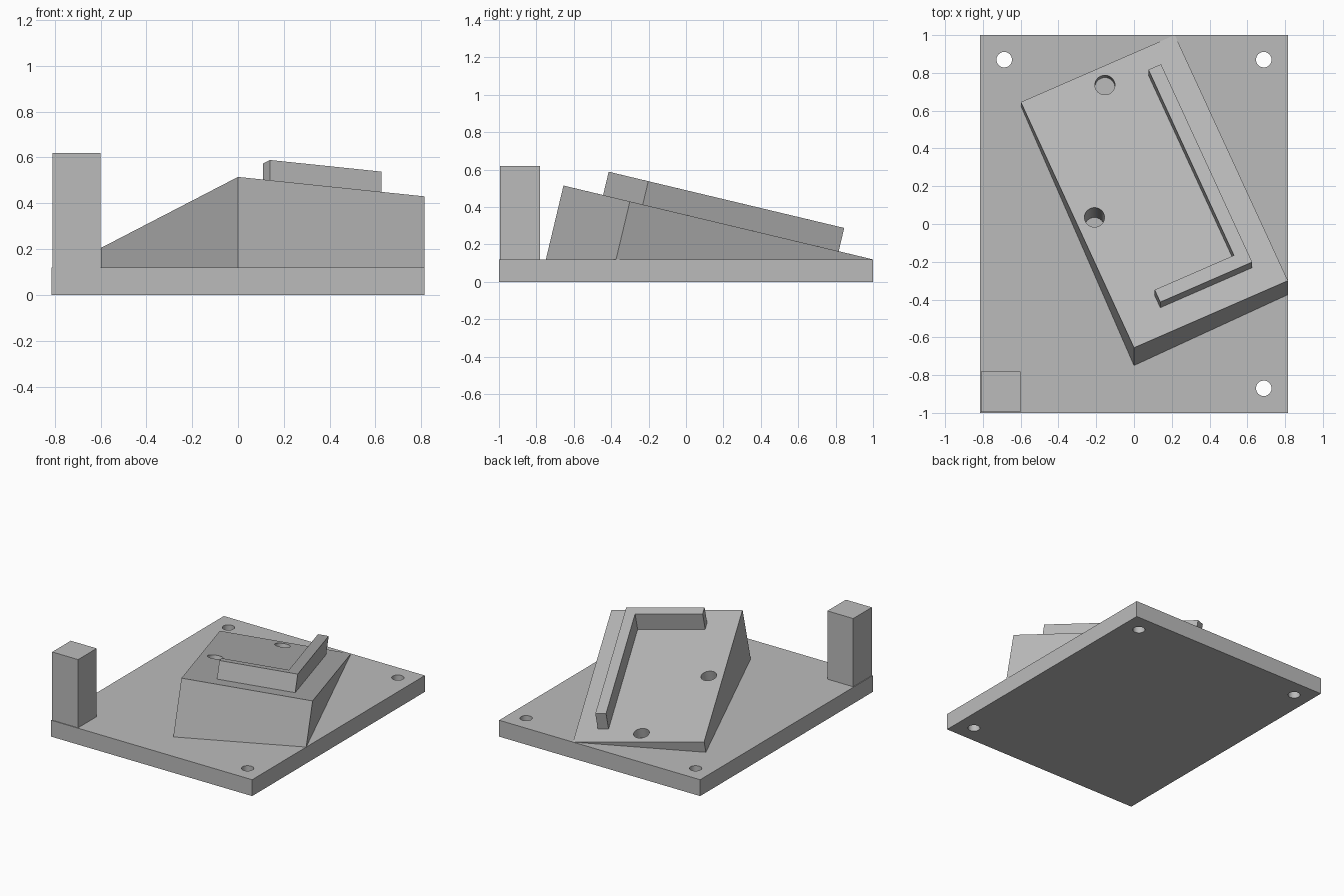
import bpy
import bmesh
from mathutils import Matrix, Vector

cube = bpy.data.objects.get("Cube")
if cube:
    bpy.data.objects.remove(cube, do_unlink=True)

grey = bpy.data.materials.new("plain grey")
GREY = (0.5, 0.5, 0.5, 1)
grey.diffuse_color = GREY
grey.use_nodes = True
grey.node_tree.nodes["Principled BSDF"].inputs["Base Color"].default_value = GREY


def extrude(name, outline, low, high, frame=Matrix(), floor=None):
    """Extrude a flat outline between two local heights, placed by frame."""
    bm = bmesh.new()
    face = bm.faces.new([bm.verts.new((x, y, low)) for x, y in outline])
    result = bmesh.ops.extrude_face_region(bm, geom=[face])
    top = [v for v in result["geom"] if isinstance(v, bmesh.types.BMVert)]
    bmesh.ops.translate(bm, verts=top, vec=(0, 0, high - low))
    bm.transform(frame)
    if floor is not None:
        cut = bmesh.ops.bisect_plane(
            bm, geom=bm.verts[:] + bm.edges[:] + bm.faces[:],
            plane_co=(0, 0, floor), plane_no=(0, 0, 1), clear_inner=True)
        edges = [e for e in cut["geom_cut"] if isinstance(e, bmesh.types.BMEdge)]
        bmesh.ops.contextual_create(bm, geom=edges)
    bmesh.ops.recalc_face_normals(bm, faces=bm.faces[:])
    mesh = bpy.data.meshes.new(name)
    bm.to_mesh(mesh)
    bm.free()
    mesh.materials.append(grey)
    obj = bpy.data.objects.new(name, mesh)
    bpy.context.collection.objects.link(obj)
    return obj


def rect(x0, x1, y0, y1):
    return [(x0, y0), (x1, y0), (x1, y1), (x0, y1)]


def drill(obj, centres, radius, frame=Matrix()):
    """Cut round holes along the frame's local z axis."""
    for x, y in centres:
        bpy.ops.mesh.primitive_cylinder_add(vertices=48, radius=radius, depth=2)
        cutter = bpy.context.object
        cutter.name = "hole_cutter"
        cutter.hide_render = True
        cutter.data.materials.append(grey)
        cutter.data.transform(frame @ Matrix.Translation((x, y, 0)))
        mod = obj.modifiers.new("hole", "BOOLEAN")
        mod.operation = "DIFFERENCE"
        mod.solver = "EXACT"
        mod.object = cutter
        bpy.context.view_layer.objects.active = obj
        bpy.ops.object.modifier_apply(modifier=mod.name)
        bpy.data.objects.remove(cutter, do_unlink=True)
    bpy.ops.object.select_all(action="DESELECT")
    obj.select_set(True)
    bpy.context.view_layer.objects.active = obj
    bpy.ops.object.shade_smooth_by_angle()


# Base plate with three corner holes
BASE_TOP = 0.12
base = extrude("base_plate", rect(-0.815, 0.815, -1, 1), 0, BASE_TOP)
drill(base, [(-0.687, 0.87), (0.687, 0.87), (0.687, -0.87)], 0.041)

# Corner post
extrude("corner_post", rect(-0.81, -0.6, -0.995, -0.78), BASE_TOP - 0.01, 0.62)

# Tilted frame: origin at the highest corner of the sloping block
across = Vector((0.815, 0.355, -0.085))
along = Vector((-0.6, 1.3, -0.31))
width, length = across.length, along.length
u = across.normalized()
n = u.cross(along).normalized()
v = n.cross(u)
tilt = Matrix((u, v, n)).transposed().to_4x4()
tilt.translation = (0, -0.655, 0.515)

# Sloping block, trimmed at the base plate, with two holes square to its top
block = extrude("sloping_block", rect(0, width, 0, length), -0.7, 0,
                tilt, floor=BASE_TOP - 0.002)
drill(block, [(0.444, 1.368), (0.099, 0.733)], 0.053, tilt)

# L-shaped stop standing on the slope
x0, x1, y0, y1, wall = 0.216, 0.749, 0.142, 1.322, 0.073
extrude("corner_stop",
        [(x0, y0), (x1, y0), (x1, y1), (x1 - wall, y1),
         (x1 - wall, y0 + wall), (x0, y0 + wall)], -0.01, 0.128, tilt)
